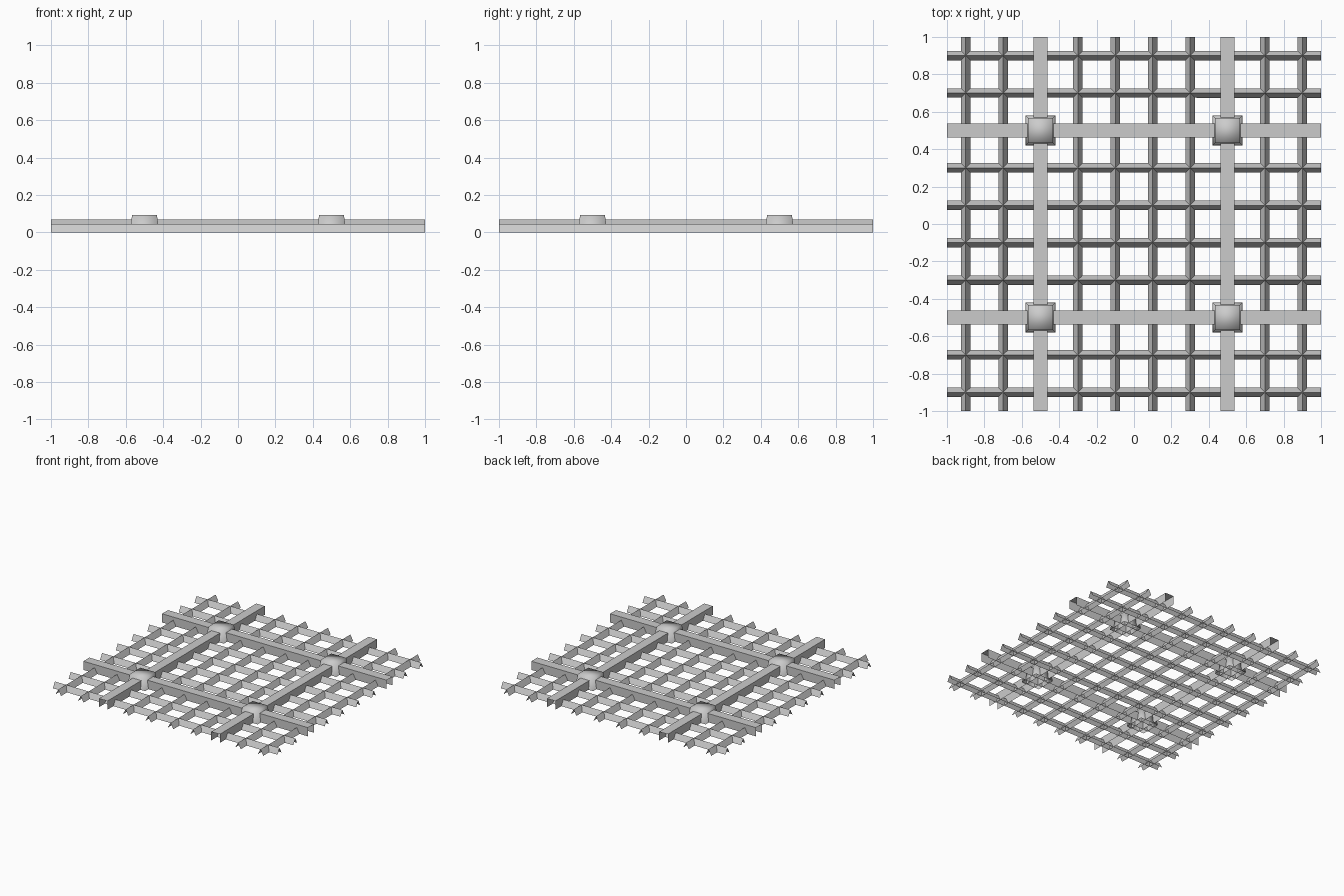
import bpy
import bmesh
from math import pi
from mathutils import Matrix

cube = bpy.data.objects.get("Cube")
if cube:
    bpy.data.objects.remove(cube, do_unlink=True)

grey = bpy.data.materials.new("light grey")
grey.use_nodes = True
colour = (0.6, 0.6, 0.6, 1)
grey.diffuse_color = colour
grey.node_tree.nodes["Principled BSDF"].inputs["Base Color"].default_value = colour


def finish(name, bm, smooth=False):
    mesh = bpy.data.meshes.new(name)
    bm.to_mesh(mesh)
    bm.free()
    mesh.materials.append(grey)
    for face in mesh.polygons:
        face.use_smooth = smooth
    obj = bpy.data.objects.new(name, mesh)
    bpy.context.collection.objects.link(obj)
    return obj


def open_bar(name, profile, offset, across):
    """Sweep an open (x, z) profile along y; turn it when it runs across."""
    bm = bmesh.new()
    front = [bm.verts.new((x + offset, -1, z)) for x, z in profile]
    back = [bm.verts.new((x + offset, 1, z)) for x, z in profile]
    for i in range(len(profile) - 1):
        bm.faces.new((front[i], front[i + 1], back[i + 1], back[i]))
    if across:
        bm.transform(Matrix.Rotation(pi / 2, 4, "Z"))
    # Profiles run left to right over the top, so outward is upward
    for face in bm.faces:
        face.normal_update()
        middle = face.calc_center_median()
        side = middle.y if across else middle.x
        outward = face.normal.y if across else face.normal.x
        if outward * (side - offset) < 0 or face.normal.z < -0.1:
            face.normal_flip()
    return finish(name, bm)


# Slim ridged bars and wide channel beams, running both ways
ridge = [(-0.025, 0), (0, 0.045), (0.025, 0)]
channel = [(-0.038, 0), (-0.038, 0.07), (0.038, 0.07), (0.038, 0)]
for across in (False, True):
    direction = "cross" if across else "long"
    for side in (-1, 1):
        for distance in (0.1, 0.3, 0.7, 0.9):
            open_bar(direction + "_bar", ridge, side * distance, across)
        open_bar(direction + "_beam", channel, side * 0.5, across)

# Tapered joint caps, open underneath, over the beam crossings
for x in (-0.5, 0.5):
    for y in (-0.5, 0.5):
        bm = bmesh.new()
        bmesh.ops.create_cube(bm, size=1)
        for v in bm.verts:
            half = 0.066 if v.co.z > 0 else 0.08
            v.co.x = x + (half if v.co.x > 0 else -half)
            v.co.y = y + (half if v.co.y > 0 else -half)
            v.co.z = 0.094 if v.co.z > 0 else 0
        bm.normal_update()
        base = [f for f in bm.faces if f.normal.z < -0.9]
        bmesh.ops.delete(bm, geom=base, context="FACES")
        finish("joint_cap", bm, smooth=True)
